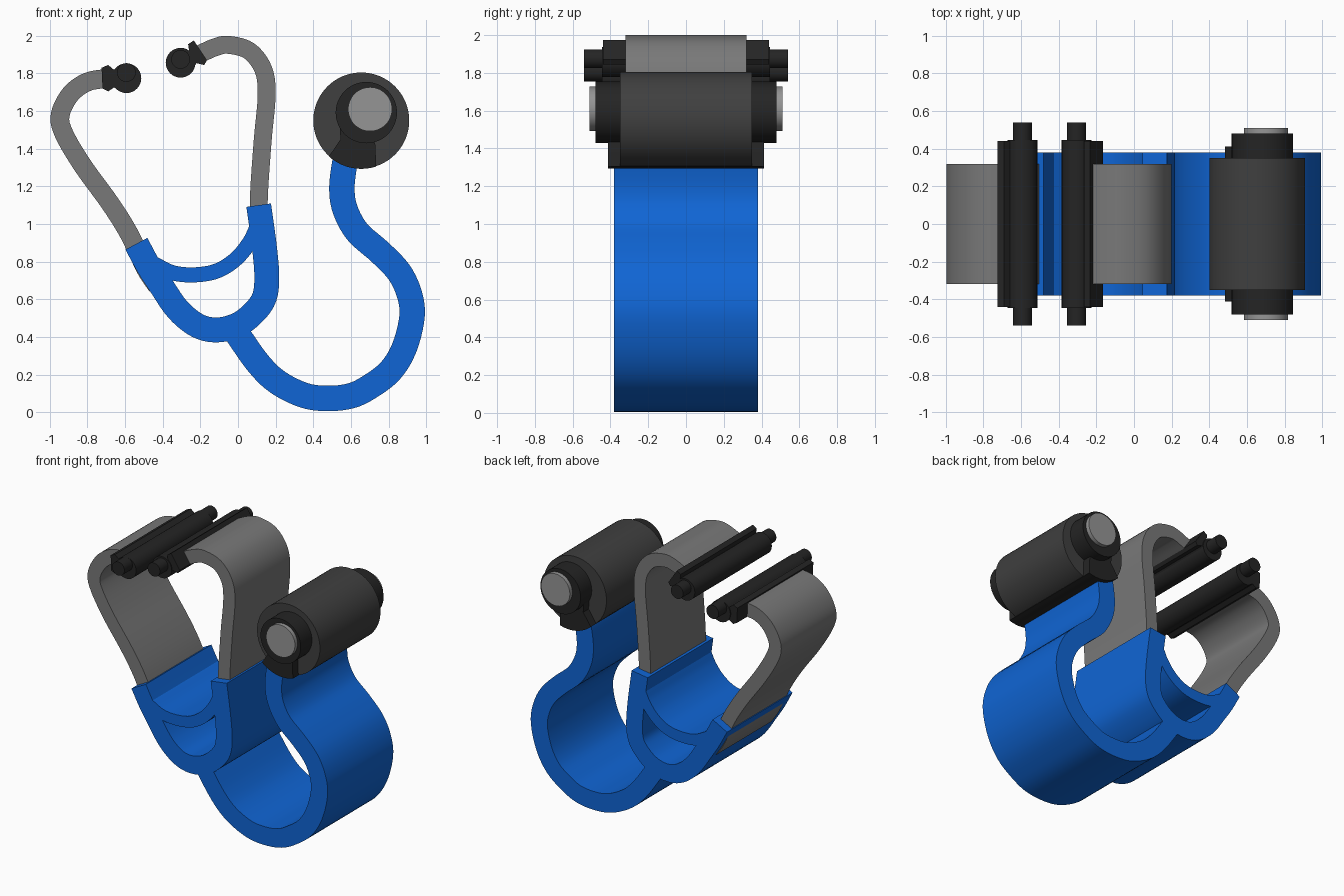
import bpy, bmesh, math
from mathutils import Vector

if "Cube" in bpy.data.objects:
    bpy.data.objects.remove(bpy.data.objects["Cube"])


def material(name, rgb):
    m = bpy.data.materials.new(name)
    m.diffuse_color = (*rgb, 1)
    m.use_nodes = True
    m.node_tree.nodes["Principled BSDF"].inputs["Base Color"].default_value = m.diffuse_color
    return m


BLUE = material("blue_rubber", (0.005, 0.13, 0.66))
STEEL = material("grey_metal", (0.19, 0.19, 0.19))
DARK = material("dark_grey", (0.05, 0.05, 0.05))
BLACK = material("black", (0.018, 0.018, 0.018))
SILVER = material("silver", (0.3, 0.3, 0.3))


def smooth(ob):
    bpy.ops.object.select_all(action='DESELECT')
    ob.select_set(True)
    bpy.context.view_layer.objects.active = ob
    bpy.ops.object.shade_smooth_by_angle(angle=math.radians(30))


def slab(name, outline, depth, mat):
    """Closed x-z outline extruded to y = -depth .. depth."""
    bm = bmesh.new()
    face = bm.faces.new([bm.verts.new((x, -depth, z)) for x, z in outline])
    ext = bmesh.ops.extrude_face_region(bm, geom=[face])
    verts = [g for g in ext["geom"] if isinstance(g, bmesh.types.BMVert)]
    bmesh.ops.translate(bm, vec=(0, 2 * depth, 0), verts=verts)
    bmesh.ops.recalc_face_normals(bm, faces=bm.faces)
    me = bpy.data.meshes.new(name)
    bm.to_mesh(me)
    bm.free()
    ob = bpy.data.objects.new(name, me)
    bpy.context.collection.objects.link(ob)
    me.materials.append(mat)
    smooth(ob)
    return ob


def disc(name, x, z, r, depth, mat, n=48):
    pts = [(x + r * math.cos(2 * math.pi * i / n), z + r * math.sin(2 * math.pi * i / n))
           for i in range(n)]
    return slab(name, pts, depth, mat)


def band(name, path, width, depth, mat, steps=5):
    """Smooth curve through the path, thickened to a ribbon and extruded."""
    p = [Vector(q) for q in path]
    p = [2 * p[0] - p[1]] + p + [2 * p[-1] - p[-2]]
    line = []
    for a, b, c, d in zip(p, p[1:], p[2:], p[3:]):
        for i in range(steps):
            t = i / steps
            line.append(0.5 * (2 * b + (c - a) * t + (2 * a - 5 * b + 4 * c - d) * t ** 2
                               + (3 * b - a - 3 * c + d) * t ** 3))
    line.append(p[-2])
    left, right = [], []
    for i, q in enumerate(line):
        t = (line[min(i + 1, len(line) - 1)] - line[max(i - 1, 0)]).normalized()
        n = Vector((-t.y, t.x)) * width / 2
        left.append(q + n)
        right.append(q - n)
    return slab(name, left + right[::-1], depth, mat)


# Metal ear tubes
band("left_ear_tube", [(-.69, 1.775), (-.80, 1.755), (-.89, 1.69), (-.945, 1.58), (-.925, 1.48),
                       (-.825, 1.31), (-.68, 1.11), (-.58, .95), (-.492, .765), (-.43, .67)],
     .1, .32, STEEL)
band("right_ear_tube", [(-.21, 1.90), (-.12, 1.94), (-.05, 1.952), (.06, 1.92), (.135, 1.82),
                        (.152, 1.68), (.13, 1.43), (.11, 1.1), (.13, .95)], .095, .32, STEEL)

# Rubber yoke, cross web and main hose merged into one body
body = band("rubber_tubing", [(-.54, .895), (-.475, .775), (-.41, .675), (-.32, .545),
                              (-.215, .46), (-.11, .437), (0, .465), (.085, .53), (.14, .61),
                              (.153, .72), (.14, .88), (.11, 1.1)], .132, .38, BLUE)
web = band("cross_web", [(-.45, .79), (-.345, .74), (-.225, .73), (-.108, .752), (-.01, .815),
                         (.06, .90), (.1, .98)], .08, .38, BLUE)
hose = band("hose", [(-.01, .425), (.105, .262), (.21, .16), (.35, .09), (.475, .073),
                     (.60, .087), (.70, .135), (.81, .22), (.885, .345), (.925, .51),
                     (.91, .63), (.855, .745), (.755, .85), (.635, .957), (.57, 1.075),
                     (.552, 1.185), (.565, 1.31), (.58, 1.36)], .135, .38, BLUE)
for part in (web, hose):
    mod = body.modifiers.new("merge", 'BOOLEAN')
    mod.operation, mod.solver, mod.object = 'UNION', 'EXACT', part
    bpy.context.view_layer.objects.active = body
    bpy.ops.object.modifier_apply(modifier=mod.name)
    bpy.data.objects.remove(part)
smooth(body)

# Ear tips: collar, round bud and small end stub
slab("left_ear_collar", [(-.725, 1.83), (-.69, 1.845), (-.66, 1.82), (-.62, 1.835),
                         (-.62, 1.715), (-.66, 1.725), (-.69, 1.705), (-.72, 1.72)], .44, BLACK)
slab("right_ear_collar", [(-.265, 1.955), (-.235, 1.975), (-.165, 1.87), (-.18, 1.845),
                          (-.22, 1.855), (-.25, 1.81), (-.31, 1.90), (-.26, 1.92)], .44, BLACK)
for side, x, z, dz in (("left", -.593, 1.775, .03), ("right", -.305, 1.857, .018)):
    disc(side + "_ear_bud", x, z, .079, .446, BLACK, 32)
    disc(side + "_ear_stub", x, z + dz, .05, .54, BLACK, 24)

# Chest piece: drum, hose connector, rim and metal faces
disc("chest_drum", .655, 1.55, .255, .35, DARK, 64)
arc = [(.655 + .257 * math.cos(math.radians(a)), 1.55 + .257 * math.sin(math.radians(a)))
       for a in range(228, 289, 6)]
slab("hose_connector", arc + [(.73, 1.42), (.69, 1.55), (.54, 1.52), (.545, 1.45)], .413, BLACK)
disc("chest_rim", .682, 1.592, .163, .48, BLACK)
disc("chest_face", .702, 1.61, .117, .51, SILVER)
